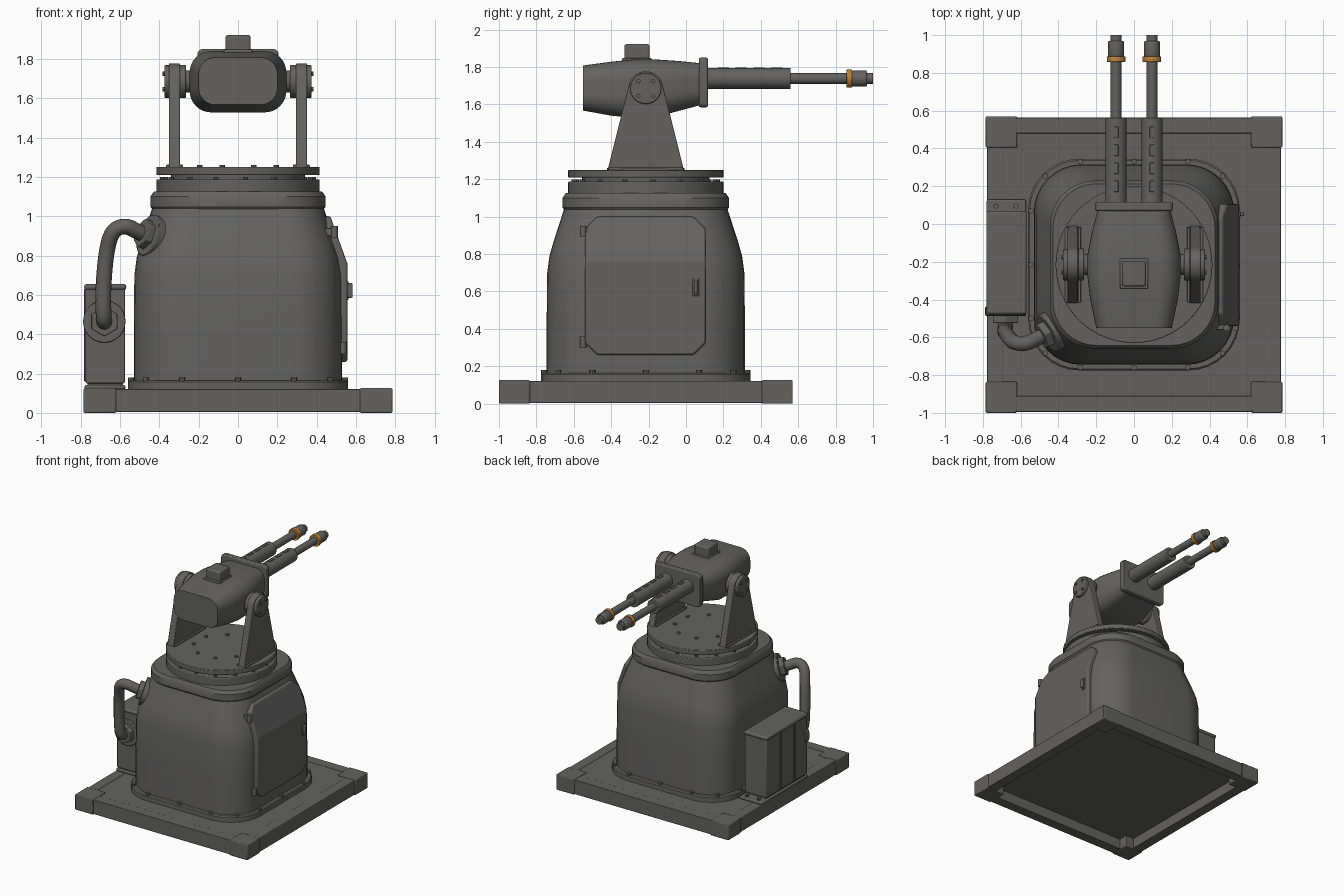
import bpy, bmesh
from math import sin, cos, pi, radians
from mathutils import Vector, Matrix

cube = bpy.data.objects.get("Cube")
if cube:
    bpy.data.objects.remove(cube, do_unlink=True)

CY = -0.215  # depth of the pedestal axis


def material(name, rgb):
    m = bpy.data.materials.new(name)
    m.use_nodes = True
    m.diffuse_color = (*rgb, 1)
    m.node_tree.nodes["Principled BSDF"].inputs["Base Color"].default_value = (*rgb, 1)
    return m


STEEL = material("gunmetal grey", (0.125, 0.123, 0.12))
BRASS = material("brass", (0.5, 0.23, 0.05))


def finish(name, bm, mat=STEEL, bevel=0, angle=35):
    bmesh.ops.recalc_face_normals(bm, faces=bm.faces)
    me = bpy.data.meshes.new(name)
    bm.to_mesh(me)
    bm.free()
    me.materials.append(mat)
    ob = bpy.data.objects.new(name, me)
    bpy.context.collection.objects.link(ob)
    if bevel:
        mod = ob.modifiers.new("bevel", "BEVEL")
        mod.width, mod.segments, mod.limit_method = bevel, 2, "ANGLE"
    bpy.ops.object.select_all(action="DESELECT")
    ob.select_set(True)
    bpy.context.view_layer.objects.active = ob
    bpy.ops.object.shade_smooth_by_angle(angle=radians(angle))
    return ob


def box(name, x, y, z, bevel=0.006, mat=STEEL):
    bm = bmesh.new()
    size = (x[1] - x[0], y[1] - y[0], z[1] - z[0])
    mid = (sum(x) / 2, sum(y) / 2, sum(z) / 2)
    bmesh.ops.create_cube(bm, size=1, matrix=Matrix.Translation(mid) @ Matrix.Diagonal((*size, 1)))
    return finish(name, bm, mat, bevel)


def add_rod(bm, a, b, r, sides):
    a, b = Vector(a), Vector(b)
    rot = (b - a).to_track_quat("Z", "Y").to_matrix().to_4x4()
    bmesh.ops.create_cone(bm, cap_ends=True, segments=sides, radius1=r, radius2=r,
                          depth=(b - a).length, matrix=Matrix.Translation((a + b) / 2) @ rot)


def rod(name, a, b, r, sides=32, mat=STEEL, bevel=0):
    bm = bmesh.new()
    add_rod(bm, a, b, r, sides)
    return finish(name, bm, mat, bevel)


def bolts(name, points, axis, r=0.013, h=0.014):
    bm = bmesh.new()
    for p in points:
        add_rod(bm, Vector(p) - Vector(axis) * 0.005, Vector(p) + Vector(axis) * h, r, 8)
    return finish(name, bm)


def circle(r, n, z, start=0.0):
    return [(r * cos(start + 2 * pi * i / n), CY + r * sin(start + 2 * pi * i / n), z) for i in range(n)]


def rounded(hx, hy, r, n=8):
    """Outline of a rounded rectangle, n steps per corner."""
    pts = []
    for k, (sx, sy) in enumerate(((1, 1), (-1, 1), (-1, -1), (1, -1))):
        for i in range(n + 1):
            a = pi / 2 * (k + i / n)
            pts.append((sx * (hx - r) + r * cos(a), sy * (hy - r) + r * sin(a)))
    return pts


def loft(name, rings, bevel=0, angle=35):
    bm = bmesh.new()
    rows = [[bm.verts.new(p) for p in ring] for ring in rings]
    for a, b in zip(rows, rows[1:]):
        for i in range(len(a)):
            j = (i + 1) % len(a)
            bm.faces.new((a[i], a[j], b[j], b[i]))
    bm.faces.new(rows[0])
    bm.faces.new(rows[-1])
    return finish(name, bm, STEEL, bevel, angle)


def square_loft(name, profile, angle=35):
    """Stack of rounded squares given as (z, half width, corner radius)."""
    return loft(name, [[(x, CY + y, z) for x, y in rounded(h, h, r)] for z, h, r in profile], 0, angle)


# Base frame: hollow underside, rails and corner blocks
H = 0.785
box("base_deck", (-H + .05, H - .05), (CY - H + .05, CY + H - .05), (0.09, 0.119), 0)
for s in (-1, 1):
    lo, hi = sorted((s * (H - 0.006), s * (H - 0.09)))
    box("side_rail", (lo, hi), (CY - H + .1, CY + H - .1), (0.004, 0.122), 0.004)
    box("end_rail", (-H + .1, H - .1), (CY + lo, CY + hi), (0.004, 0.122), 0.004)
    for t in (-1, 1):
        box("corner_block", sorted((s * H, s * (H - 0.165))),
            sorted((CY + t * H, CY + t * (H - 0.165))), (0, 0.126), 0.006)

# Pedestal
square_loft("pedestal_flange", [(0.11, .56, .27), (0.157, .56, .27), (0.165, .552, .265)])
square_loft("pedestal_body", [(0.15, .53, .25), (0.45, .53, .25), (0.7, .527, .25), (0.79, .515, .25),
                              (0.87, .492, .245), (1.04, .437, .23)])
square_loft("pedestal_collar", [(1.03, .432, .23), (1.048, .445, .24), (1.1, .445, .24), (1.125, .428, .23)])
outline = rounded(0.545, 0.545, 0.26, 4)
spots = []
for i, p in enumerate(outline):
    q = outline[(i + 1) % len(outline)]
    if i % 5 in (0, 2, 4):
        spots.append((p[0], CY + p[1], 0.163))
    if i % 5 == 4:
        spots.append(((p[0] + q[0]) / 2, CY + (p[1] + q[1]) / 2, 0.163))
bolts("flange_bolts", spots, (0, 0, 1), 0.015, 0.016)

# Turntable
rod("turntable_ring", (0, CY, 1.11), (0, CY, 1.188), 0.415, 64, bevel=0.006)
rod("turntable_bearing", (0, CY, 1.18), (0, CY, 1.22), 0.34, 64)
rod("turntable_plate", (0, CY, 1.21), (0, CY, 1.25), 0.415, 64, bevel=0.004)
bolts("ring_bolts", circle(0.385, 16, 1.187, 0.1), (0, 0, 1), 0.013, 0.012)
bolts("plate_bolts", circle(0.21, 8, 1.25, pi / 8), (0, 0, 1), 0.014, 0.01)

# Yoke arms with bearing caps
PIVOT = 1.685
for s in (-1, 1):
    arc = [(0.092 * cos(a), PIVOT + 0.092 * sin(a)) for a in (radians(12 + 156 * i / 16) for i in range(17))]
    side = [(0.205, 1.245)] + arc + [(-0.205, 1.245)]
    loft("yoke_arm", [[(s * x, CY + y, z) for y, z in side] for x in (0.295, 0.352)], 0.005)
    rod("bearing_cap", (s * 0.34, CY, PIVOT), (s * 0.375, CY, PIVOT), 0.083, 32, bevel=0.006)
    rod("bearing_hub", (s * 0.265, CY, PIVOT), (s * 0.31, CY, PIVOT), 0.085, 32, bevel=0.006)
    rod("pivot_axle", (s * 0.2, CY, PIVOT), (s * 0.3, CY, PIVOT), 0.055)
    ring = [(s * 0.374, CY + 0.056 * cos(a), PIVOT + 0.056 * sin(a))
            for a in (pi / 4 + k * pi / 2 for k in range(4))]
    bolts("cap_bolts", ring, (s, 0, 0), 0.012, 0.011)
    box("yoke_foot", sorted((s * 0.28, s * 0.365)), (CY - 0.2, CY + 0.2), (1.245, 1.262), 0.004)

# Gun housing, as sections (y, half width, bottom, top, corner radius)
sections = [(-0.55, .2, 1.567, 1.808, .085), (-0.4, .232, 1.54, 1.828, .1), (-0.28, .246, 1.528, 1.84, .11),
            (-0.16, .246, 1.532, 1.84, .11), (-0.04, .222, 1.565, 1.832, .1), (0.08, .19, 1.597, 1.82, .08)]
loft("gun_housing", [[(x, y, (b + t) / 2 + z) for x, z in rounded(h, (t - b) / 2, r)]
                     for y, h, b, t, r in sections])
loft("front_plate", [[(x, y, 1.717 + z) for x, z in rounded(0.206, 0.133, 0.025, 4)]
                     for y in (0.07, 0.117)], 0.008)
box("sight_box", (-0.063, 0.063), (-0.33, -0.195), (1.82, 1.922), 0.01)
box("sight_base", (-0.075, 0.075), (-0.342, -0.183), (1.82, 1.847), 0.005)

# Twin barrels
BZ = 1.738
for s in (-1, 1):
    x = s * 0.095

    def segment(name, y0, y1, r, mat=STEEL, sides=32, bevel=0.0):
        rod(name, (x, y0, BZ), (x, y1, BZ), r, sides, mat, bevel)

    segment("barrel_sleeve", 0.1, 0.56, 0.056, bevel=0.004)
    segment("barrel", 0.55, 0.9, 0.029)
    segment("brass_ring", 0.858, 0.888, 0.049, BRASS, 12, 0.003)
    segment("muzzle_brake", 0.885, 0.968, 0.044, sides=12, bevel=0.008)
    segment("muzzle_tip", 0.96, 1.0, 0.03)
    for k in range(4):
        y = 0.17 + k * 0.095
        box("sleeve_rib", (x - 0.012, x + 0.012), (y, y + 0.06), (BZ + 0.04, BZ + 0.06), 0.003)

# Access hatch, bent to follow the pedestal wall
y0, y1, z0, z1, c = -0.54, 0.105, 0.26, 1.0, 0.065
shape = [(y0 + c, z0), (y1 - c, z0), (y1, z0 + c), (y1, z1 - c),
         (y1 - c, z1), (y0 + c, z1), (y0, z1 - c), (y0, z0 + c)]
bm = bmesh.new()
face = bm.faces.new([bm.verts.new((0.47, y, z)) for y, z in shape])
ext = bmesh.ops.extrude_face_region(bm, geom=[face])
for v in ext["geom"]:
    if isinstance(v, bmesh.types.BMVert):
        v.co.x = 0.556
bmesh.ops.bisect_plane(bm, geom=bm.verts[:] + bm.edges[:] + bm.faces[:],
                       plane_co=(0, 0, 0.76), plane_no=(0, 0, 1))
for v in bm.verts:
    v.co.x -= max(0, v.co.z - 0.76) * 0.36
finish("access_hatch", bm, STEEL, 0.01, 14)
box("hatch_handle_plate", (0.54, 0.563), (0.035, 0.07), (0.575, 0.67), 0.004)
box("hatch_handle", (0.555, 0.583), (0.042, 0.062), (0.585, 0.66), 0.006)
for x, z in ((0.535, 0.33), (0.49, 0.92)):
    rod("hatch_hinge", (x, -0.55, z - 0.03), (x, -0.55, z + 0.03), 0.018, 12)
    box("hinge_leaf", (x - 0.06, x + 0.008), (-0.56, -0.52), (z - 0.02, z + 0.02), 0.003)

# Junction box
box("junction_box", (-0.775, -0.575), (-0.47, 0.06), (0.15, 0.64), 0.008)
box("junction_lid", (-0.782, -0.568), (-0.478, 0.068), (0.625, 0.655), 0.012)
box("junction_foot", (-0.78, -0.572), (-0.475, 0.13), (0.12, 0.142), 0.008)
box("junction_plinth", (-0.765, -0.585), (-0.46, 0.05), (0.13, 0.16), 0)
bolts("foot_bolts", [(-0.73, 0.095, 0.141), (-0.625, 0.095, 0.141)], (0, 0, 1), 0.014, 0.014)
for y in (-0.3, -0.12):
    box("junction_rib", (-0.782, -0.77), (y - 0.006, y + 0.006), (0.16, 0.63), 0.002)

# Cable with its end fittings
path = [(-.68, -.46, .46), (-.68, -.54, .455), (-.685, -.565, .52), (-.685, -.57, .65), (-.67, -.59, .82),
        (-.64, -.63, .93), (-.57, -.635, .955), (-.51, -.605, .92), (-.42, -.555, .885)]
cu = bpy.data.curves.new("cable", "CURVE")
cu.dimensions, cu.bevel_depth, cu.bevel_resolution, cu.use_fill_caps = "3D", 0.04, 4, True
sp = cu.splines.new("NURBS")
sp.points.add(len(path) - 1)
for p, co in zip(sp.points, path):
    p.co = (*co, 1)
sp.use_endpoint_u, sp.order_u, sp.resolution_u = True, 3, 6
cu.materials.append(STEEL)
cable = bpy.data.objects.new("cable", cu)
bpy.context.collection.objects.link(cable)
bpy.ops.object.select_all(action="DESELECT")
cable.select_set(True)
bpy.context.view_layer.objects.active = cable
bpy.ops.object.convert(target="MESH")
bpy.ops.object.shade_smooth_by_angle(angle=radians(40))
for name, p, d in (("lower", Vector((-.68, -.468, .465)), Vector((0, -1, 0))),
                   ("upper", Vector((-.445, -.572, .9)), Vector((-.85, -.45, .3)).normalized())):
    rod(name + "_cable_collar", p - d * 0.03, p + d * 0.018, 0.108, 32, bevel=0.005)
    rod(name + "_cable_nut", p, p + d * 0.055, 0.077, 6, bevel=0.005)
